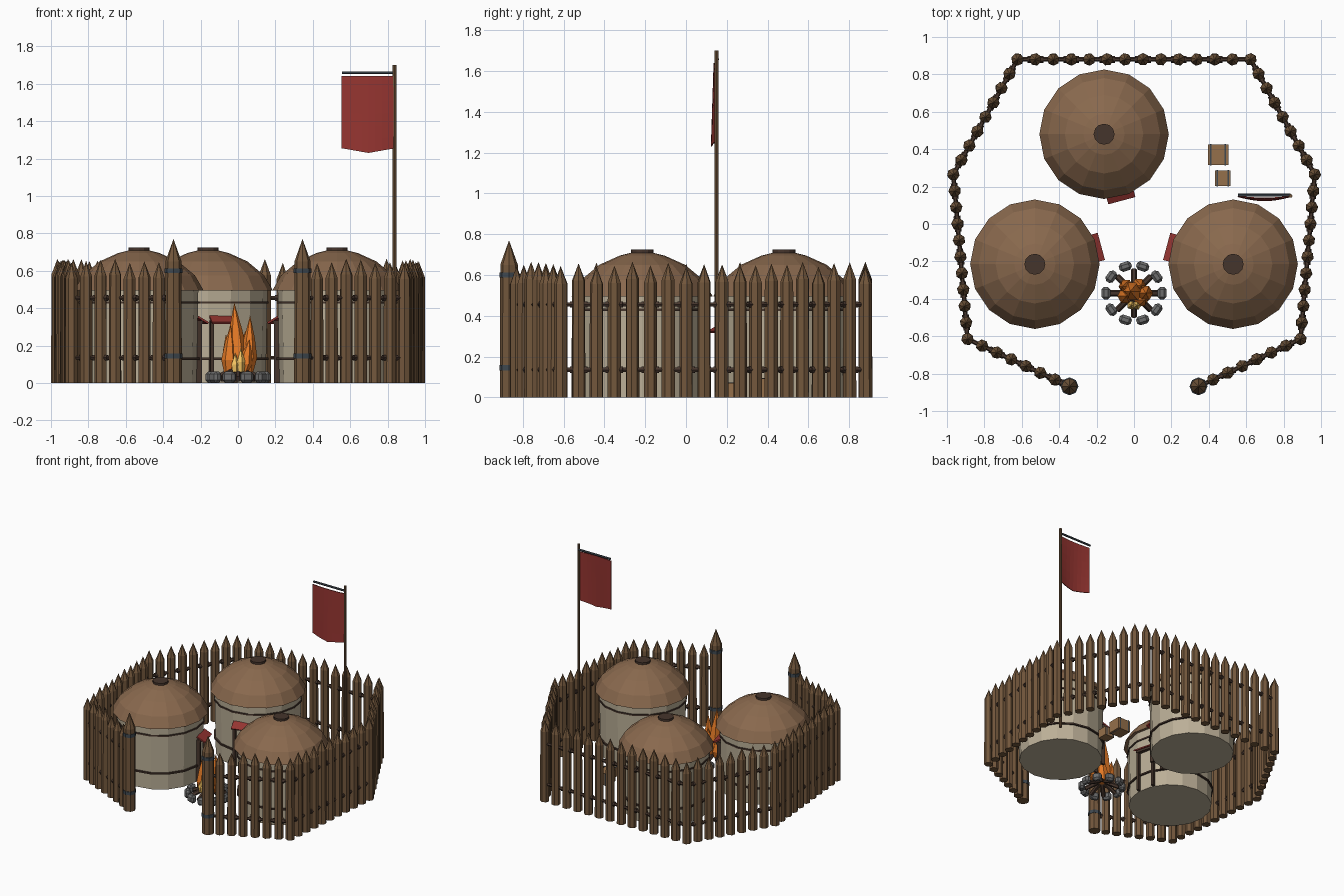
import bpy, bmesh, math, random
from mathutils import Vector, Matrix

if "Cube" in bpy.data.objects:
    bpy.data.objects.remove(bpy.data.objects["Cube"])
random.seed(4)

def material(name, r, g, b):
    m = bpy.data.materials.new(name)
    m.diffuse_color = (r, g, b, 1)
    m.use_nodes = True
    m.node_tree.nodes["Principled BSDF"].inputs["Base Color"].default_value = m.diffuse_color
    return m

WOOD = material("wood", .17, .095, .045)
DARK = material("dark_wood", .06, .035, .025)
THATCH = material("thatch", .25, .14, .075)
CLAY = material("clay", .5, .43, .31)
RED = material("red_cloth", .3, .035, .03)
IRON = material("iron", .05, .065, .08)
STONE = material("stone", .15, .15, .15)
FIRE = material("flame", .8, .2, .02)
GLOW = material("flame_core", .9, .55, .12)
CRATE = material("crate_wood", .3, .16, .07)

def finish(name, bm, mat):
    bmesh.ops.recalc_face_normals(bm, faces=bm.faces)
    me = bpy.data.meshes.new(name)
    bm.to_mesh(me)
    bm.free()
    me.materials.append(mat)
    ob = bpy.data.objects.new(name, me)
    bpy.context.collection.objects.link(ob)
    return ob

def lathe(bm, profile, n, mx):
    # rings of (radius, z), radius 0 makes a point, open ends are capped
    rings = []
    for r, z in profile:
        if r == 0:
            rings.append([bm.verts.new(mx @ Vector((0, 0, z)))])
        else:
            rings.append([bm.verts.new(mx @ Vector((r * math.cos(math.tau * i / n),
                          r * math.sin(math.tau * i / n), z))) for i in range(n)])
    for a, b in zip(rings, rings[1:]):
        for i in range(n):
            j = (i + 1) % n
            vs = [a[i % len(a)], a[j % len(a)], b[j % len(b)], b[i % len(b)]]
            bm.faces.new(list(dict.fromkeys(vs)))
    for ring in (rings[0], rings[-1]):
        if len(ring) > 2:
            bm.faces.new(ring)

def rod(bm, a, b, r, n=6):
    a, b = Vector(a), Vector(b)
    d = b - a
    lathe(bm, [(r, 0), (r, d.length)], n,
          Matrix.Translation(a) @ d.to_track_quat('Z', 'Y').to_matrix().to_4x4())

def box(bm, size, mx):
    bmesh.ops.create_cube(bm, size=1, matrix=mx @ Matrix.Diagonal((*size, 1)))

T, R = Matrix.Translation, Matrix.Rotation

# palisade: pointed stakes, two rails and lashings along a polygon open at the front
corners = [(-.345, -.868), (-.89, -.615), (-.966, .265), (-.623, .88),
           (.623, .88), (.966, .265), (.89, -.615), (.345, -.868)]
counts = [7, 10, 8, 13, 8, 10, 7]
stakes, rails, lash = bmesh.new(), bmesh.new(), bmesh.new()
for k, n in enumerate(counts):
    a, b = Vector((*corners[k], 0)), Vector((*corners[k + 1], 0))
    d = (b - a).normalized()
    for z in (.135, .455):
        up = Vector((0, 0, z))
        rod(rails, a + up, b + up, .012)
    for i in range(n):
        p = a.lerp(b, i / n)
        if k == 0 and i == 0:
            continue
        h = random.uniform(.64, .665)
        lathe(stakes, [(.034, 0), (.033, h - .085), (0, h)], 7,
              T(p) @ R(random.uniform(0, 6), 4, 'Z'))
        if i % 2:
            for z in (.135, .455):
                up = Vector((0, 0, z))
                rod(lash, p + up - d * .042, p + up + d * .042, .018)
finish("palisade_stakes", stakes, WOOD)
finish("palisade_rails", rails, DARK)
finish("rail_lashings", lash, DARK)

# gate posts with iron bands
posts, bands = bmesh.new(), bmesh.new()
for s in (-1, 1):
    m = T((s * .345, -.868, 0))
    lathe(posts, [(.045, 0), (.043, .65), (0, .77)], 8, m)
    for z in (.145, .6):
        lathe(bands, [(.048, z - .013), (.048, z + .013)], 8, m)
finish("gate_posts", posts, WOOD)
finish("gate_bands", bands, IRON)

# huts: wall, hoops, domed roof, smoke cap, door frame and awning
for label, x, y, deg in (("left", -.53, -.215, 15), ("right", .53, -.215, 165),
                         ("back", -.16, .48, -75)):
    m = T((x, y, 0))
    bm = bmesh.new()
    lathe(bm, [(.308, 0), (.318, .51)], 16, m)
    finish(label + "_hut_wall", bm, CLAY)
    bm = bmesh.new()
    for z in (.13, .43):
        lathe(bm, [(.318, z - .006), (.323, z - .006), (.323, z + .006), (.318, z + .006)], 16, m)
    finish(label + "_hut_hoops", bm, DARK)
    bm = bmesh.new()
    lathe(bm, [(.31, .50), (.346, .495), (.30, .575), (.21, .65), (.11, .695), (.05, .71)], 16, m)
    finish(label + "_hut_roof", bm, THATCH)
    bm = bmesh.new()
    lathe(bm, [(.056, .70), (.056, .725)], 12, m)
    finish(label + "_hut_cap", bm, DARK)
    door = m @ R(math.radians(deg), 4, 'Z')
    bm = bmesh.new()
    for s in (-1, 1):
        box(bm, (.03, .018, .33), door @ T((.315, s * .065, .165)))
    box(bm, (.03, .15, .02), door @ T((.32, 0, .325)))
    finish(label + "_door_frame", bm, DARK)
    bm = bmesh.new()
    box(bm, (.07, .15, .01), door @ T((.335, 0, .338)) @ R(math.radians(30), 4, 'Y'))
    finish(label + "_door_awning", bm, RED)

# campfire: ring of stones, leaning logs, flames
fire = T((0, -.37, 0))
bm = bmesh.new()
for i in range(10):
    box(bm, (.048, .068, .06), fire @ R(math.tau * i / 10, 4, 'Z') @ T((.15, 0, .031)))
stones = finish("fire_stones", bm, STONE)
bev = stones.modifiers.new("bevel", 'BEVEL')
bev.width = .014
bev.segments = 1
bm = bmesh.new()
for i in range(8):
    c, s = math.cos(math.tau * i / 8), math.sin(math.tau * i / 8)
    rod(bm, (c * .125, s * .125 - .37, .022), (c * .02, s * .02 - .37, .075), .017)
finish("fire_logs", bm, DARK)
flame = bmesh.new()
for x, y, r, h, lean in ((0, .01, .055, .37, -.02), (-.05, -.015, .042, .25, .01),
                         (.055, .0, .045, .30, .01), (.02, .04, .04, .22, .02),
                         (-.035, .035, .04, .20, -.03), (.03, -.035, .04, .17, .03)):
    shear = Matrix.Identity(4)
    shear[0][2] = lean / h
    lathe(flame, [(r * .6, 0), (r, h * .25), (r * .65, h * .6), (0, h)], 6,
          fire @ T((x, y, .06)) @ shear)
finish("flames", flame, FIRE)
bm = bmesh.new()
for x, h in ((-.015, .10), (.015, .13)):
    lathe(bm, [(.018, 0), (.025, h * .4), (0, h)], 5, fire @ T((x, -.065, .06)))
finish("flame_core", bm, GLOW)

# crates with straps
for label, x, y, s in (("large", .45, .37, .108), ("small", .475, .245, .082)):
    bm = bmesh.new()
    box(bm, (s, s, s * .85), T((x, y, s * .425)))
    finish(label + "_crate", bm, CRATE)
    bm = bmesh.new()
    for k in (-1, 1):
        box(bm, (.008, s + .006, s * .85 + .003), T((x + k * s * .36, y, s * .425 + .0015)))
    finish(label + "_crate_straps", bm, IRON)

# flag: pole, crossbar and bowed cloth with a pointed hem
bm = bmesh.new()
rod(bm, (.837, .15, 0), (.837, .15, 1.7), .01, 8)
finish("flag_pole", bm, WOOD)
bm = bmesh.new()
rod(bm, (.555, .155, 1.658), (.837, .155, 1.658), .008, 6)
finish("flag_crossbar", bm, IRON)
bm = bmesh.new()
N, M = 8, 6
grid = []
for i in range(N + 1):
    u = i / N
    length = .385 + .025 * (1 - abs(2 * u - 1))
    grid.append([bm.verts.new((.555 + .285 * u,
                 .147 - .022 * math.sin(math.pi * u) * (.4 + .6 * j / M),
                 1.64 - length * j / M)) for j in range(M + 1)])
for i in range(N):
    for j in range(M):
        bm.faces.new((grid[i][j], grid[i + 1][j], grid[i + 1][j + 1], grid[i][j + 1]))
cloth = finish("flag_cloth", bm, RED)
sol = cloth.modifiers.new("thickness", 'SOLIDIFY')
sol.thickness = .006
sol.offset = 0
